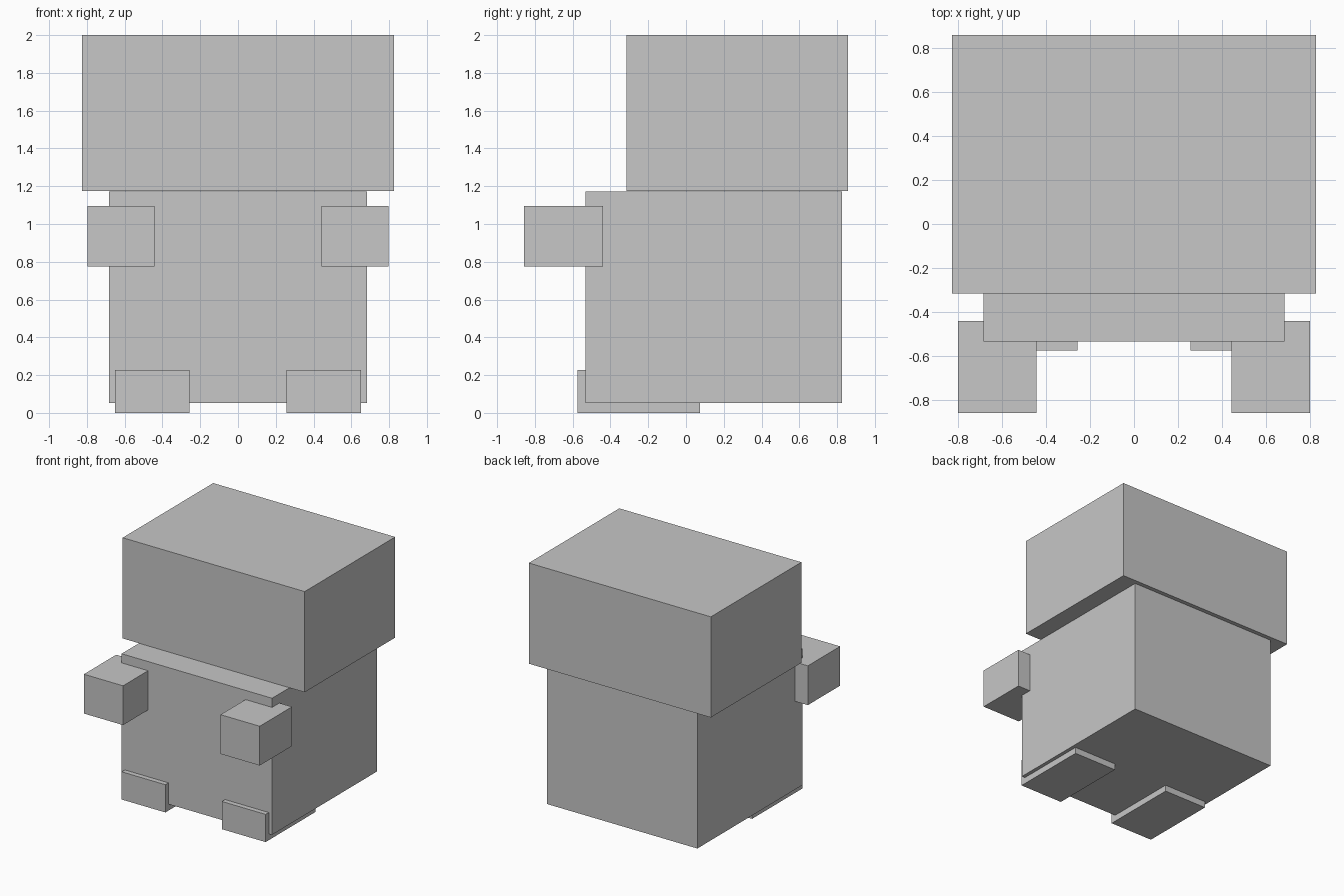
import bpy

# Remove only the default cube
default = bpy.data.objects.get("Cube")
if default:
    bpy.data.objects.remove(default, do_unlink=True)

# Single flat grey
grey = bpy.data.materials.new("plain_grey")
grey.use_nodes = True
colour = (0.57, 0.57, 0.57, 1.0)
grey.diffuse_color = colour
for node in grey.node_tree.nodes:
    if node.type == 'BSDF_PRINCIPLED':
        node.inputs["Base Color"].default_value = colour


def box(name, x, y, z):
    """Add a box spanning the given (low, high) ranges."""
    spans = (x, y, z)
    bpy.ops.mesh.primitive_cube_add(size=1, location=[(a + b) / 2 for a, b in spans])
    obj = bpy.context.object
    obj.name = name
    obj.scale = [b - a for a, b in spans]
    bpy.ops.object.transform_apply(location=False, rotation=False, scale=True)
    obj.data.materials.append(grey)
    return obj


# Head and body
box("head", (-0.825, 0.825), (-0.315, 0.857), (1.175, 2.0))
box("body", (-0.682, 0.682), (-0.533, 0.827), (0.052, 1.171))

# Paired limbs: forward-reaching arms and flat feet
for side, sign in (("left", 1), ("right", -1)):
    def limb(name, inner, outer, y, z):
        box(f"{side}_{name}", sorted((sign * inner, sign * outer)), y, z)

    limb("arm", 0.442, 0.797, (-0.857, -0.439), (0.774, 1.096))
    limb("foot", 0.256, 0.652, (-0.574, 0.075), (0.0, 0.227))
